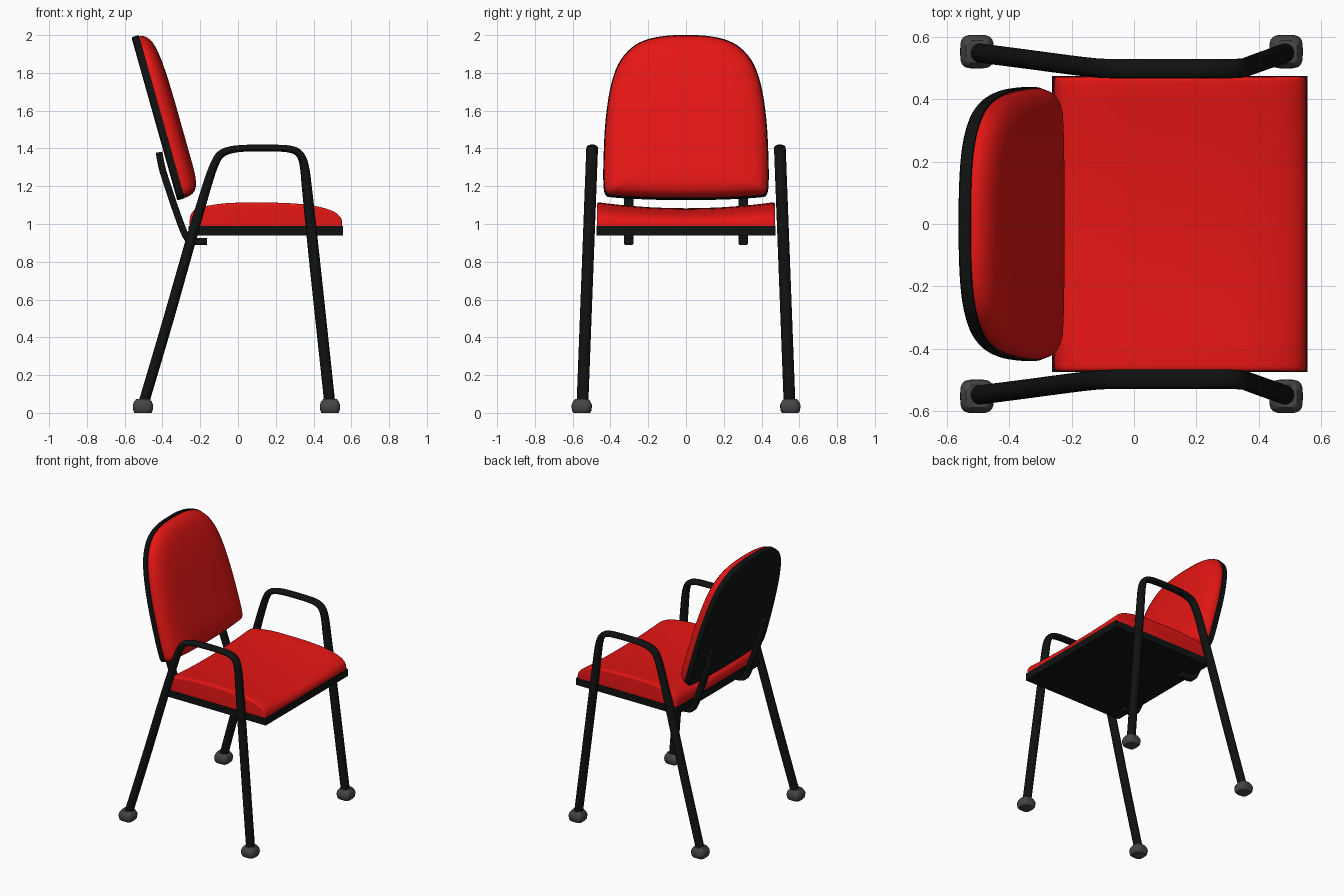
import bpy, bmesh, math
from mathutils import Vector

if "Cube" in bpy.data.objects:
    bpy.data.objects.remove(bpy.data.objects["Cube"])


def material(name, c):
    m = bpy.data.materials.new(name)
    m.diffuse_color = (*c, 1)
    m.use_nodes = True
    m.node_tree.nodes["Principled BSDF"].inputs["Base Color"].default_value = m.diffuse_color
    return m


RED = material("red fabric", (0.78, 0.008, 0.007))
BLACK = material("black", (0.005, 0.006, 0.006))
GREY = material("dark rubber", (0.06, 0.06, 0.06))


def spline(pts, n, closed=False):
    """Catmull-Rom samples through points of any dimension."""
    out, k = [], len(pts)
    for i in range(k if closed else k - 1):
        ids = [i - 1, i, i + 1, i + 2]
        ids = [j % k if closed else min(max(j, 0), k - 1) for j in ids]
        p = [pts[j] for j in ids]
        for s in range(n):
            t = s / n
            out.append([0.5 * (2*b + (c-a)*t + (2*a-5*b+4*c-d)*t*t + (3*b-a-3*c+d)*t**3)
                        for a, b, c, d in zip(*p)])
    if not closed:
        out.append(list(pts[-1]))
    return out


def loft(name, rings, mat, angle=40):
    """Skin a list of closed rings and cap both ends."""
    bm = bmesh.new()
    vs = [[bm.verts.new(p) for p in r] for r in rings]
    for a, b in zip(vs, vs[1:]):
        for i in range(len(a)):
            j = (i + 1) % len(a)
            bm.faces.new((a[i], a[j], b[j], b[i]))
    bm.faces.new(vs[0])
    bm.faces.new(vs[-1])
    bmesh.ops.recalc_face_normals(bm, faces=bm.faces)
    me = bpy.data.meshes.new(name)
    bm.to_mesh(me)
    bm.free()
    ob = bpy.data.objects.new(name, me)
    bpy.context.collection.objects.link(ob)
    me.materials.append(mat)
    bpy.ops.object.select_all(action='DESELECT')
    ob.select_set(True)
    bpy.context.view_layer.objects.active = ob
    bpy.ops.object.shade_smooth_by_angle(angle=math.radians(angle))
    return ob


def section(a, b, n, power):
    """Superellipse cross-section; power 1 is an ellipse, smaller is squarer."""
    f = lambda v: math.copysign(abs(v) ** power, v)
    return [(a * f(math.cos(2*math.pi*i/n)), b * f(math.sin(2*math.pi*i/n))) for i in range(n)]


def sweep(name, path, half_w, mat, power=1.0):
    """Sweep along (x, y, z, half thickness); the width stays along y."""
    pts = [Vector(p[:3]) for p in path]
    rings = []
    for i, p in enumerate(pts):
        t = pts[min(i + 1, len(pts) - 1)] - pts[max(i - 1, 0)]
        n = Vector((-t.z, 0, t.x)).normalized()
        rings.append([p + n * u + Vector((0, w, 0))
                      for u, w in section(path[i][3], half_w, 16, power)])
    return loft(name, rings, mat)


# side frames, feet and backrest brackets, mirrored in y
frame = [(-.503, .04, .028), (-.37, .49, .028), (-.245, .93, .027), (-.165, 1.2, .024),
         (-.125, 1.315, .022), (-.09, 1.37, .021), (-.03, 1.394, .019), (.06, 1.402, .018),
         (.2, 1.402, .018), (.285, 1.394, .019), (.33, 1.365, .021), (.352, 1.3, .024),
         (.368, 1.16, .027), (.41, .76, .029), (.487, .04, .029)]
bracket = [(-.165, .908), (-.24, .91), (-.278, .94), (-.335, 1.09), (-.385, 1.24),
           (-.405, 1.31), (-.418, 1.38)]
for side, s in (("left", 1), ("right", -1)):
    path = [(x, s * (.55 - .053 * z / 1.4), z, h) for x, z, h in frame]
    sweep(side + "_leg_and_armrest", spline(path, 4), .031, BLACK)
    path = [(x, s * .303, z, .018) for x, z in bracket]
    sweep(side + "_back_bracket", spline(path, 4), .025, BLACK, .35)
    for end, x in (("rear", -.503), ("front", .487)):
        rings = [[(x + u, s * .552 + v, z) for u, v in section(h, h, 24, .55)]
                 for h, z in ((.044, 0), (.05, .008), (.054, .03), (.053, .045),
                              (.046, .06), (.036, .073))]
        loft(f"{end}_{side}_foot", rings, GREY, 50)

# seat board
board = [(-.262, -.474), (.556, -.474), (.556, .474), (-.262, .474)]
loft("seat_board", [[(x, y, z) for x, y in board] for z in (.938, .99)], BLACK)

# seat cushion: domed side profile, dished across the width
profile = [(-.255, .985), (-.255, 1.03), (-.24, 1.066), (-.2, 1.09), (-.1, 1.108), (0, 1.115),
           (.2, 1.115), (.35, 1.106), (.45, 1.088), (.515, 1.062), (.547, 1.028), (.552, .985)]
profile = spline(profile, 3)
rings = []
half = [(.472, .85, .975), (.471, .93, .985), (.466, .98, .995), (.455, 1, 1),
        (.38, 1, 1), (.3, 1, 1), (.2, 1, 1), (.1, 1, 1)]
stations = [(-y, k, q) for y, k, q in half] + [(0, 1, 1)] + half[::-1]
for y, k, q in stations:
    k *= 1 - .25 * (1 - (y / .47) ** 2)
    rings.append([(.148 + (x - .148) * q, y, .985 + (z - .985) * k) for x, z in profile])
loft("seat_cushion", rings, RED, 50)

# backrest: arched outline (y, z) on a reclined plane
tilt = math.atan2(.242, .86)
arch = [(.1, 1.997), (.2, 1.979), (.28, 1.94), (.345, 1.87), (.385, 1.78), (.412, 1.66),
        (.43, 1.5), (.438, 1.3), (.436, 1.2), (.425, 1.163), (.39, 1.15), (.2, 1.139)]
arch = [(0, 2.0)] + arch + [(0, 1.136)] + [(-y, z) for y, z in arch[::-1]]
arch = [(y, (z - 1.14) / math.cos(tilt)) for y, z in spline(arch, 3, True)]


def back_ring(scale, depth):
    c, s, low = math.cos(tilt), math.sin(tilt), .25
    out = []
    for y, v in arch:
        v = low + (v - low) * scale
        out.append((-.283 - v * s + depth * c, y * scale, 1.14 + v * c + depth * s))
    return out


loft("backrest_shell", [back_ring(.985, -.041), back_ring(1, -.035), back_ring(1, 0)], BLACK)
loft("backrest_cushion", [back_ring(a, d) for a, d in (
    (.985, -.005), (.99, .012), (.975, .03), (.95, .046), (.91, .06), (.85, .071),
    (.75, .08), (.6, .086), (.4, .088), (.2, .088), (.03, .088))], RED, 60)
